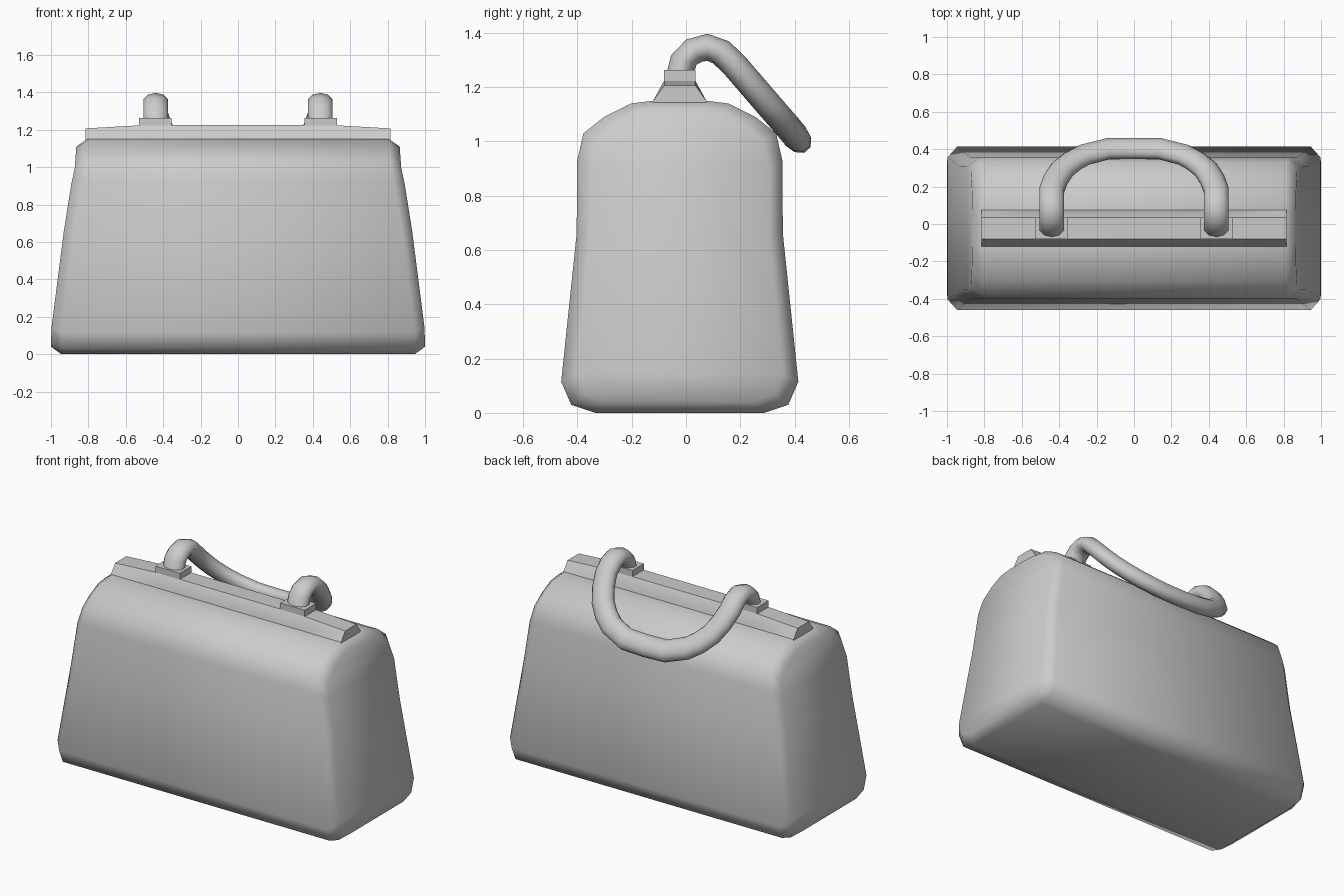
import bpy
import math
from mathutils import Vector

cube = bpy.data.objects.get("Cube")
if cube:
    bpy.data.objects.remove(cube, do_unlink=True)

grey = bpy.data.materials.new("plain grey")
grey.use_nodes = True
grey.diffuse_color = (0.6, 0.6, 0.6, 1)
grey.node_tree.nodes["Principled BSDF"].inputs["Base Color"].default_value = (0.6, 0.6, 0.6, 1)

MID_Y = -0.023


def build(name, verts, faces, angle):
    mesh = bpy.data.meshes.new(name)
    mesh.from_pydata([tuple(v) for v in verts], [], faces)
    mesh.materials.append(grey)
    obj = bpy.data.objects.new(name, mesh)
    bpy.context.collection.objects.link(obj)
    bpy.ops.object.select_all(action='DESELECT')
    obj.select_set(True)
    bpy.context.view_layer.objects.active = obj
    bpy.ops.object.mode_set(mode='EDIT')
    bpy.ops.mesh.select_all(action='SELECT')
    bpy.ops.mesh.normals_make_consistent(inside=False)
    bpy.ops.object.mode_set(mode='OBJECT')
    bpy.ops.object.shade_smooth_by_angle(angle=math.radians(angle))
    return obj


def bridge(rings, n):
    """Quads joining consecutive closed rings of n points."""
    return [(r * n + i, r * n + (i + 1) % n, (r + 1) * n + (i + 1) % n, (r + 1) * n + i)
            for r in range(rings - 1) for i in range(n)]


# Bag body: arched end profile, lofted sideways with chamfered ends
HALF = [(0.31, 0), (0.40, 0.03), (0.437, 0.115), (0.38, 0.66), (0.378, 0.93),
        (0.355, 1.03), (0.28, 1.09), (0.18, 1.14), (0.10, 1.15)]
WIDTH = [(0, 1.0), (0.12, 1.0), (0.65, 0.932), (0.75, 0.925), (1.0, 0.872), (1.15, 0.862)]


def half_width(z):
    for (z0, w0), (z1, w1) in zip(WIDTH, WIDTH[1:]):
        if z <= z1:
            return w0 + (w1 - w0) * (z - z0) / (z1 - z0)
    return WIDTH[-1][1]


def end_ring(side, inset):
    pts = []
    for s, half in ((1, HALF), (-1, HALF[::-1])):
        for h, z in half:
            if inset:
                h, z = h * 0.87, 0.575 + (z - 0.575) * 0.93
            x = half_width(z) - (0 if inset else 0.055)
            pts.append((side * x, MID_Y + s * h, z))
    return pts


n = 2 * len(HALF)
body_verts = end_ring(-1, True) + end_ring(-1, False) + end_ring(1, False) + end_ring(1, True)
body_faces = bridge(4, n)
for base in (0, 3 * n):
    body_faces += [(base + i, base + i + 1, base + n - 2 - i, base + n - 1 - i)
                   for i in range(len(HALF) - 1)]
build("bag_body", body_verts, body_faces, 60)

# Clasp ridge along the top, slightly lower at its ends
ridge = []
for x, top in ((-0.815, 1.207), (-0.5, 1.225), (0.5, 1.225), (0.815, 1.207)):
    ridge += [(x, MID_Y - 0.098, 1.13), (x, MID_Y - 0.098, 1.15), (x, MID_Y - 0.057, top),
              (x, MID_Y + 0.057, top), (x, MID_Y + 0.098, 1.15), (x, MID_Y + 0.098, 1.13)]
build("clasp_ridge", ridge, bridge(4, 6) + [tuple(range(6)), tuple(range(18, 24))], 30)

# Handle mounts
for side, label in ((1, "left"), (-1, "right")):
    plate = [(side * 0.442 + sx * 0.087, MID_Y + sy * 0.058, z)
             for z in (1.19, 1.264) for sx, sy in ((-1, -1), (1, -1), (1, 1), (-1, 1))]
    build(label + "_handle_mount", plate,
          bridge(2, 4) + [(0, 1, 2, 3), (4, 5, 6, 7)], 30)

# Handle: flattened tube that rises, folds back and loops behind
# Each point holds x, y, z and the tilt of the tube's thin axis
PATH = [(0.44, -0.025, 1.24, 180), (0.44, -0.008, 1.30, 160), (0.44, 0.03, 1.335, 125),
        (0.44, 0.08, 1.347, 90), (0.44, 0.13, 1.328, 55), (0.44, 0.18, 1.28, 41),
        (0.42, 0.235, 1.216, 41), (0.385, 0.29, 1.152, 41), (0.33, 0.335, 1.10, 41),
        (0.265, 0.37, 1.06, 41), (0.14, 0.402, 1.022, 41)]
path = PATH + [(0, 0.404, 1.018, 41)] + [(-x, y, z, a) for x, y, z, a in PATH[::-1]]
points = [Vector(p[:3]) for p in path]
SIDES = 10
tube = []
for i, p in enumerate(points):
    tangent = points[min(i + 1, len(points) - 1)] - points[max(i - 1, 0)]
    a = math.radians(path[i][3])
    thin = Vector((0, math.cos(a), math.sin(a)))
    wide = tangent.cross(thin).normalized()
    for k in range(SIDES):
        t = math.tau * (k + 0.5) / SIDES
        tube.append(p + wide * 0.069 * math.cos(t) + thin * 0.05 * math.sin(t))
last = len(tube) - SIDES
build("handle", tube, bridge(len(points), SIDES)
      + [tuple(range(SIDES)), tuple(range(last, last + SIDES))], 60)
